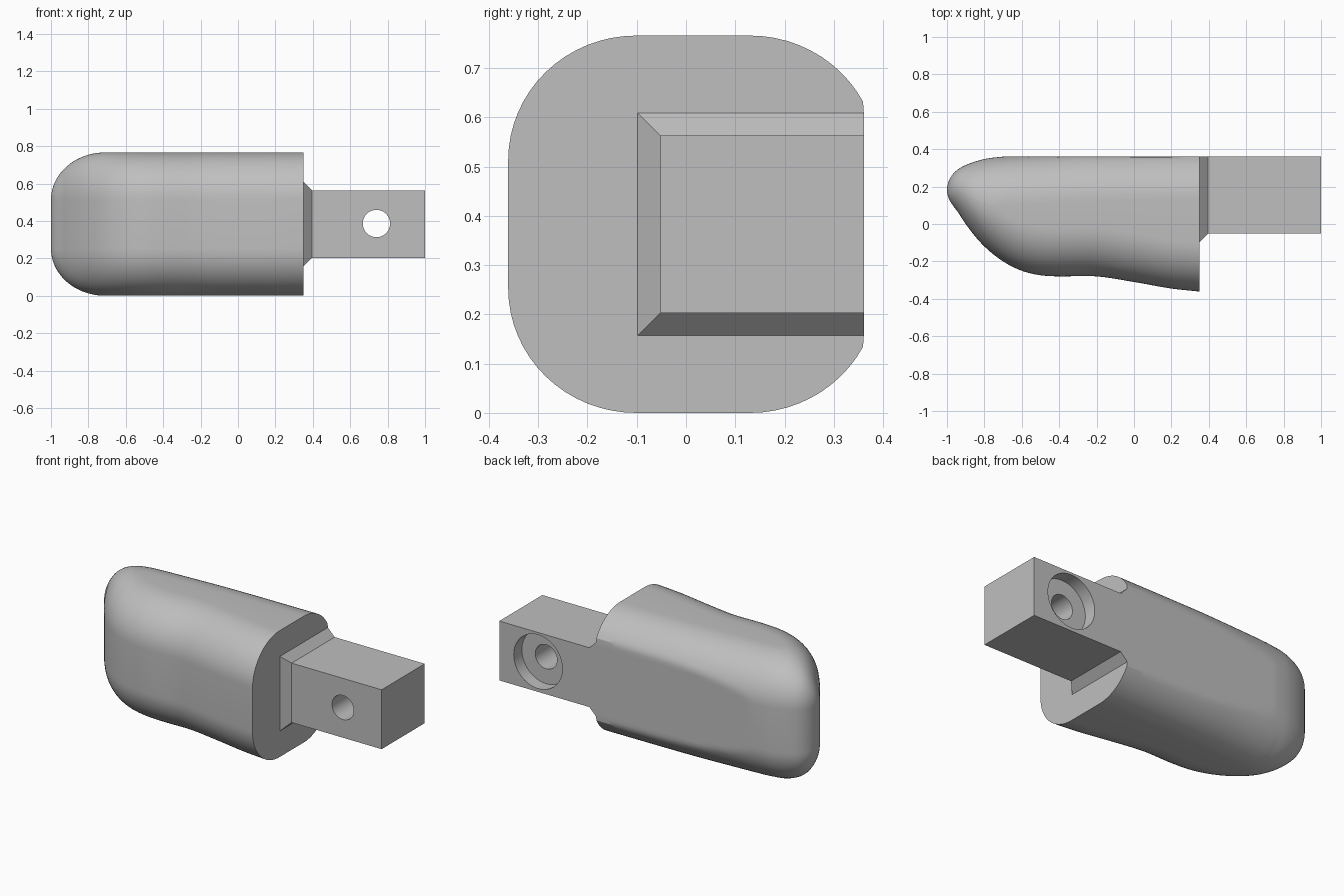
import bpy, bmesh, math
from mathutils import Matrix

cube = bpy.data.objects.get("Cube")
if cube:
    bpy.data.objects.remove(cube, do_unlink=True)

GREY = (0.52, 0.52, 0.52, 1)
mat = bpy.data.materials.new("plain grey")
mat.use_nodes = True
mat.diffuse_color = GREY
mat.node_tree.nodes["Principled BSDF"].inputs["Base Color"].default_value = GREY

MID, BACK, JOIN = 0.383, 0.361, 0.35


def finish(name, bm):
    bmesh.ops.recalc_face_normals(bm, faces=bm.faces)
    mesh = bpy.data.meshes.new(name)
    bm.to_mesh(mesh)
    bm.free()
    obj = bpy.data.objects.new(name, mesh)
    bpy.context.collection.objects.link(obj)
    mesh.materials.append(mat)
    return obj


def loft(name, rings):
    """Skin a row of equal-length rings and cap both ends."""
    bm = bmesh.new()
    rows = [[bm.verts.new(p) for p in ring] for ring in rings]
    for a, b in zip(rows, rows[1:]):
        for i in range(len(a)):
            j = (i + 1) % len(a)
            bm.faces.new((a[i], a[j], b[j], b[i]))
    bm.faces.new(rows[0])
    bm.faces.new(rows[-1])
    return finish(name, bm)


def curve(points, x):
    """Smooth curve through (x, y) points, spaced by root distance from the tip."""
    ks = [(math.sqrt(px + 1), py) for px, py in points]
    s = math.sqrt(x + 1)
    n = len(ks) - 1
    i = max(k for k in range(n) if k == 0 or ks[k][0] <= s)

    def slope(k):
        a, b = ks[max(k - 1, 0)], ks[min(k + 1, n)]
        return (b[1] - a[1]) / (b[0] - a[0])

    (s0, y0), (s1, y1) = ks[i], ks[i + 1]
    w = s1 - s0
    t = (s - s0) / w
    return ((2*t**3 - 3*t*t + 1) * y0 + (t**3 - 2*t*t + t) * w * slope(i)
            + (3*t*t - 2*t**3) * y1 + (t**3 - t*t) * w * slope(i + 1))


# Handle: rounded cross-sections, with the back shaved flat
belly = [(-1, .18), (-.95, .075), (-.9, 0), (-.8, -.12), (-.7, -.2), (-.6, -.25),
         (-.5, -.274), (-.4, -.28), (-.2, -.28), (0, -.31), (.2, -.345), (JOIN, -.361)]
spine = [(-1, .18), (-.98, .25), (-.95, .285), (-.9, .315), (-.8, .347),
         (-.7, .36), (-.5, .372), (-.2, .385), (JOIN, .39)]
STATIONS, STEPS = 64, 16
rings = []
for k in range(STATIONS + 1):
    t = 0.015 + 0.985 * k / STATIONS
    x = -1 + (1 + JOIN) * t * t
    lo, hi = curve(belly, x), curve(spine, x)
    ry = min(0.26, (hi - lo) * 0.499)
    u = min(0, (x + 0.71) / 0.29)
    rz = 0.253 * math.sqrt(max(0, 1 - u * u))
    ring = []
    for corner, (sy, sz) in enumerate([(1, 1), (-1, 1), (-1, -1), (1, -1)]):
        cy = hi - ry if sy > 0 else lo + ry
        for j in range(STEPS + 1):
            a = math.pi / 2 * (corner + j / STEPS)
            y = cy + ry * math.cos(a)
            z = MID + sz * 0.13 + rz * math.sin(a)
            ring.append((x, min(y, BACK), z))
    rings.append(ring)
handle = loft("handle", rings)


# Tang: square bar with a flared foot against the handle
def bar_ring(x, flare):
    h = 0.18 + flare
    y = -0.052 - flare
    return [(x, y, MID - h), (x, BACK, MID - h), (x, BACK, MID + h), (x, y, MID + h)]


tang = loft("tang", [bar_ring(JOIN, 0.046), bar_ring(JOIN + 0.046, 0), bar_ring(1, 0)])


# Screw hole and its counterbore, cut from the back
def drill(name, radius, y0, y1):
    bm = bmesh.new()
    place = Matrix.Translation((0.74, (y0 + y1) / 2, MID + 0.003)) @ Matrix.Rotation(math.pi / 2, 4, "X")
    bmesh.ops.create_cone(bm, cap_ends=True, segments=64, radius1=radius,
                          radius2=radius, depth=y1 - y0, matrix=place)
    cutter = finish(name, bm)
    cutter.hide_render = True
    mod = tang.modifiers.new(name, "BOOLEAN")
    mod.operation, mod.solver, mod.object = "DIFFERENCE", "EXACT", cutter
    bpy.context.view_layer.objects.active = tang
    bpy.ops.object.modifier_apply(modifier=mod.name)
    bpy.data.objects.remove(cutter, do_unlink=True)


drill("screw_hole", 0.073, -0.3, 0.6)
drill("counterbore", 0.163, BACK - 0.078, 0.6)

# Smooth the curves, keep the machined edges sharp
bpy.ops.object.select_all(action="DESELECT")
for obj in (handle, tang):
    obj.select_set(True)
bpy.context.view_layer.objects.active = handle
bpy.ops.object.shade_smooth_by_angle(angle=math.radians(25))
